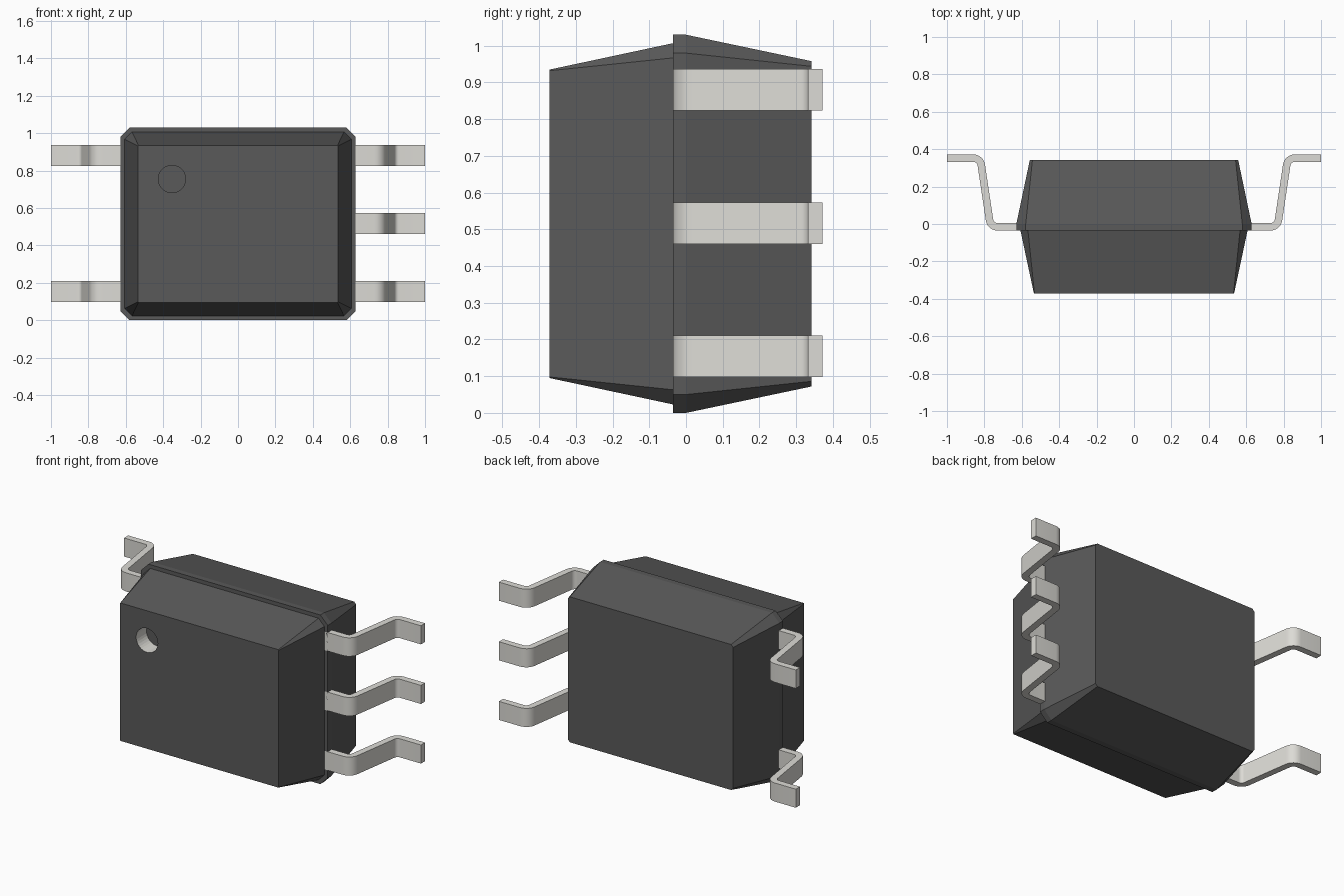
import bpy, bmesh, math
from mathutils import Vector

if "Cube" in bpy.data.objects:
    bpy.data.objects.remove(bpy.data.objects["Cube"])

ZC = 0.515  # mid height of the package


def material(name, rgb):
    m = bpy.data.materials.new(name)
    m.diffuse_color = (*rgb, 1)
    m.use_nodes = True
    m.node_tree.nodes["Principled BSDF"].inputs["Base Color"].default_value = m.diffuse_color
    return m


body_mat = material("dark_plastic", (0.1, 0.1, 0.1))
metal_mat = material("tinned_metal", (0.72, 0.71, 0.67))


def make_object(name, bm, mats):
    bmesh.ops.recalc_face_normals(bm, faces=bm.faces)
    mesh = bpy.data.meshes.new(name)
    bm.to_mesh(mesh)
    bm.free()
    for m in mats:
        mesh.materials.append(m)
    ob = bpy.data.objects.new(name, mesh)
    bpy.context.collection.objects.link(ob)
    return ob


def octagon(bm, y, hx, hz, c):
    pts = [(hx, hz - c), (hx - c, hz), (c - hx, hz), (-hx, hz - c),
           (-hx, c - hz), (c - hx, -hz), (hx - c, -hz), (hx, c - hz)]
    return [bm.verts.new((x, y, z + ZC)) for x, z in pts]


# Body: lofted chamfered rectangles with a stepped parting rim
bm = bmesh.new()
sections = [(-0.372, 0.535, 0.42, 0.003), (-0.035, 0.607, 0.492, 0.04),
            (-0.035, 0.629, 0.515, 0.05), (0.0, 0.629, 0.515, 0.05),
            (0.342, 0.557, 0.443, 0.014)]
rings = [octagon(bm, *s) for s in sections]
for a, b in zip(rings, rings[1:]):
    for i in range(8):
        j = (i + 1) % 8
        bm.faces.new((a[i], a[j], b[j], b[i]))
bm.faces.new(rings[0])
bm.faces.new(rings[-1])
body = make_object("body", bm, [body_mat, metal_mat])

# Pin marker: round recess with a light wall and dark floor
bm = bmesh.new()
bmesh.ops.create_cone(bm, cap_ends=True, segments=32, radius1=0.073,
                      radius2=0.073, depth=0.2)
for f in bm.faces:
    f.material_index = 0 if len(f.verts) > 4 else 1
cutter = make_object("marker_cutter", bm, [body_mat, metal_mat])
cutter.rotation_euler.x = math.pi / 2
cutter.location = (-0.353, -0.372, 0.755)
cutter.hide_render = True
cutter.hide_set(True)
cut = body.modifiers.new("marker_recess", 'BOOLEAN')
cut.operation = 'DIFFERENCE'
cut.solver = 'EXACT'
cut.material_mode = 'TRANSFER'
cut.object = cutter


def fillet(p, q, r, radius, steps=6):
    """Round corner q between p and r, returning (point, direction) samples."""
    d1, d2 = (q - p).normalized(), (r - q).normalized()
    ang = d1.angle_signed(d2) * -1
    t = radius * math.tan(abs(ang) / 2)
    side = 1 if ang > 0 else -1
    centre = q - d1 * t + Vector((-d1.y, d1.x)) * radius * side
    out = []
    for k in range(steps + 1):
        a = math.atan2(d1.y, d1.x) + ang * k / steps
        d = Vector((math.cos(a), math.sin(a)))
        out.append((centre - Vector((-d.y, d.x)) * radius * side, d))
    return out


# Leads: gull-wing strip profile, extruded through its width
path = [Vector(p) for p in ((0.57, -0.015), (0.767, -0.015),
                            (0.822, 0.352), (1.0, 0.352))]
E = Vector((1, 0))
samples = [(path[0], E)] + fillet(*path[:3], 0.043) + fillet(*path[1:], 0.043) + [(path[3], E)]


def lead(name, side, z, half_width=0.0565, half_thick=0.02):
    bm = bmesh.new()
    loops = []
    for p, d in samples:
        n = Vector((-d.y, d.x)) * half_thick
        loops.append([bm.verts.new((side * (p + n * s).x, (p + n * s).y, z + w * half_width))
                      for s, w in ((1, 1), (1, -1), (-1, -1), (-1, 1))])
    for a, b in zip(loops, loops[1:]):
        for i in range(4):
            j = (i + 1) % 4
            bm.faces.new((a[i], a[j], b[j], b[i]))
    bm.faces.new(loops[0])
    bm.faces.new(loops[-1])
    ob = make_object(name, bm, [metal_mat])
    bpy.ops.object.select_all(action='DESELECT')
    ob.select_set(True)
    bpy.context.view_layer.objects.active = ob
    bpy.ops.object.shade_smooth_by_angle(angle=math.radians(30))


for k in (-1, 0, 1):
    label = ("bottom", "middle", "top")[k + 1]
    lead("right_lead_" + label, 1, ZC + 0.002 + k * 0.363)
    if k:
        lead("left_lead_" + label, -1, ZC + 0.002 + k * 0.363)
